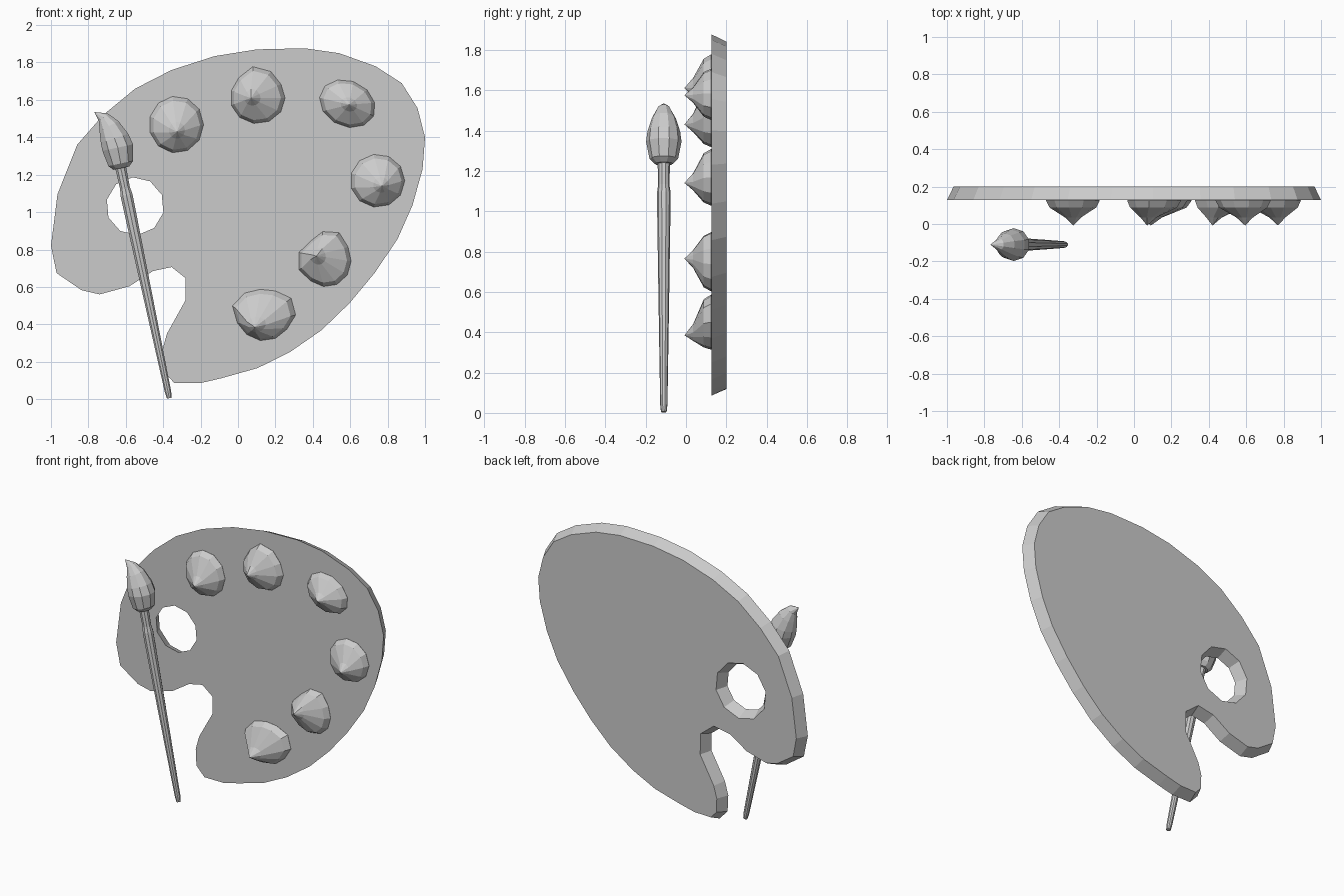
import bpy, bmesh, math
from mathutils import Vector

if "Cube" in bpy.data.objects:
    bpy.data.objects.remove(bpy.data.objects["Cube"])


def finish(bm, name):
    bmesh.ops.recalc_face_normals(bm, faces=bm.faces[:])
    me = bpy.data.meshes.new(name)
    bm.to_mesh(me)
    bm.free()
    ob = bpy.data.objects.new(name, me)
    bpy.context.collection.objects.link(ob)
    return ob


def skin(name, rings, tip=None):
    """Join rings of points with quads, closing the end with a cap or a tip."""
    bm = bmesh.new()
    vs = [[bm.verts.new(p) for p in r] for r in rings]
    n = len(vs[0])
    for a, b in zip(vs, vs[1:]):
        for i in range(n):
            j = (i + 1) % n
            bm.faces.new((a[i], a[j], b[j], b[i]))
    bm.faces.new(vs[0])
    if tip:
        t = bm.verts.new(tip)
        for i in range(n):
            bm.faces.new((vs[-1][i], vs[-1][(i + 1) % n], t))
    else:
        bm.faces.new(vs[-1])
    return finish(bm, name)


def offset(loop, d):
    """Move a closed loop to the right of its direction by d."""
    out = []
    for i, p in enumerate(loop):
        p = Vector(p)
        a = (p - Vector(loop[i - 1])).normalized()
        b = (Vector(loop[(i + 1) % len(loop)]) - p).normalized()
        t = (a + b).normalized()
        out.append(p + Vector((t.y, -t.x)) * d)
    return out


# palette board: outline with thumb hole, edge tapering toward the back
outline = [(-1, .82), (-.965, 1.096), (-.86, 1.36), (-.72, 1.52), (-.55, 1.66),
           (-.355, 1.76), (-.125, 1.834), (.1, 1.87), (.355, 1.876), (.54, 1.85),
           (.735, 1.78), (.875, 1.69), (.96, 1.556), (1, 1.4), (.987, 1.23),
           (.933, 1.037), (.853, .856), (.73, .674), (.596, .513), (.447, .369),
           (.275, .25), (.104, .166), (-.088, .112), (-.2, .086), (-.34, .086),
           (-.4, .15), (-.405, .26), (-.38, .35), (-.28, .53), (-.28, .647),
           (-.355, .706), (-.455, .685), (-.58, .604), (-.74, .56), (-.837, .583),
           (-.97, .674)]
hole = [(-.55 + .155 * math.cos(math.radians(23 + 36 * i)),
         1.032 + .155 * math.sin(math.radians(23 + 36 * i))) for i in range(10)]
bm = bmesh.new()
caps = [[], []]
for loop in (outline, hole):
    f = [bm.verts.new((x, .127, z)) for x, z in loop]
    b = [bm.verts.new((x, .2, z)) for x, z in offset(loop, .035)]
    for i in range(len(f)):
        bm.faces.new((f[i - 1], f[i], b[i], b[i - 1]))
        for k, r in enumerate((f, b)):
            caps[k].append(bm.edges.get((r[i - 1], r[i])))
for edges in caps:
    bmesh.ops.triangle_fill(bm, edges=edges, use_beauty=True)
finish(bm, "palette_board")

# paint blobs: centre, tip, radii, tilt, directions of bulges
blobs = [((-.33, 1.468), (-.326, 1.43), .146, .152, 0, ()),
         ((.105, 1.61), (.07, 1.61), .147, .137, 0, (90,)),
         ((.585, 1.58), (.594, 1.575), .155, .122, -25, ()),
         ((.746, 1.168), (.77, 1.14), .146, .142, 0, ()),
         ((.475, .738), (.42, .765), .13, .137, 0, (180, 77)),
         ((.14, .45), (.09, .385), .142, .138, 0, (18, 158))]
for k, ((cx, cz), (tx, tz), rx, rz, tilt, bulges) in enumerate(blobs):
    ca, sa = math.cos(math.radians(tilt)), math.sin(math.radians(tilt))
    rings = []
    for y, s, lean in ((.14, .95, 0), (.125, 1, 0), (.088, .87, .1), (.035, .3, .8)):
        ring = []
        for i in range(11):
            a = math.tau * i / 11
            m = s * (1 + sum(.25 * max(0, math.cos(a - math.radians(g))) ** 6
                             for g in bulges))
            u, v = m * rx * math.cos(a), m * rz * math.sin(a)
            ring.append((cx + (tx - cx) * lean + u * ca - v * sa, y,
                         cz + (tz - cz) * lean + u * sa + v * ca))
        rings.append(ring)
    skin(f"paint_blob_{k + 1}", rings, (tx, -.008, tz))


def brush_ring(x, z, r, slope, n=10):
    """Ring around the leaning brush axis; slope is the lean in degrees."""
    c, s = math.cos(math.radians(slope)), math.sin(math.radians(slope))
    return [(x + r * math.cos(a) * c, -.11 + r * math.sin(a), z + r * math.cos(a) * s)
            for a in (math.tau * (i + .5) / n for i in range(n))]


# brush handle with a swelling below the ferrule
handle = [(.005, .014), (.04, .018), (.6, .027), (1.0, .033), (1.09, .034),
          (1.13, .028), (1.25, .031)]
skin("brush_handle", [brush_ring(-.366 - .211 * z, z, r, 12) for z, r in handle])

# bristles with a tip curling sideways
bristles = [(-.624, 1.235, .045, 12), (-.627, 1.26, .071, 12), (-.643, 1.345, .088, 12),
            (-.66, 1.395, .081, 18), (-.69, 1.46, .06, 28), (-.72, 1.507, .033, 42)]
skin("brush_bristles", [brush_ring(*b) for b in bristles], (-.768, 1.535, -0.11)[:1] + (-.11, 1.535))
